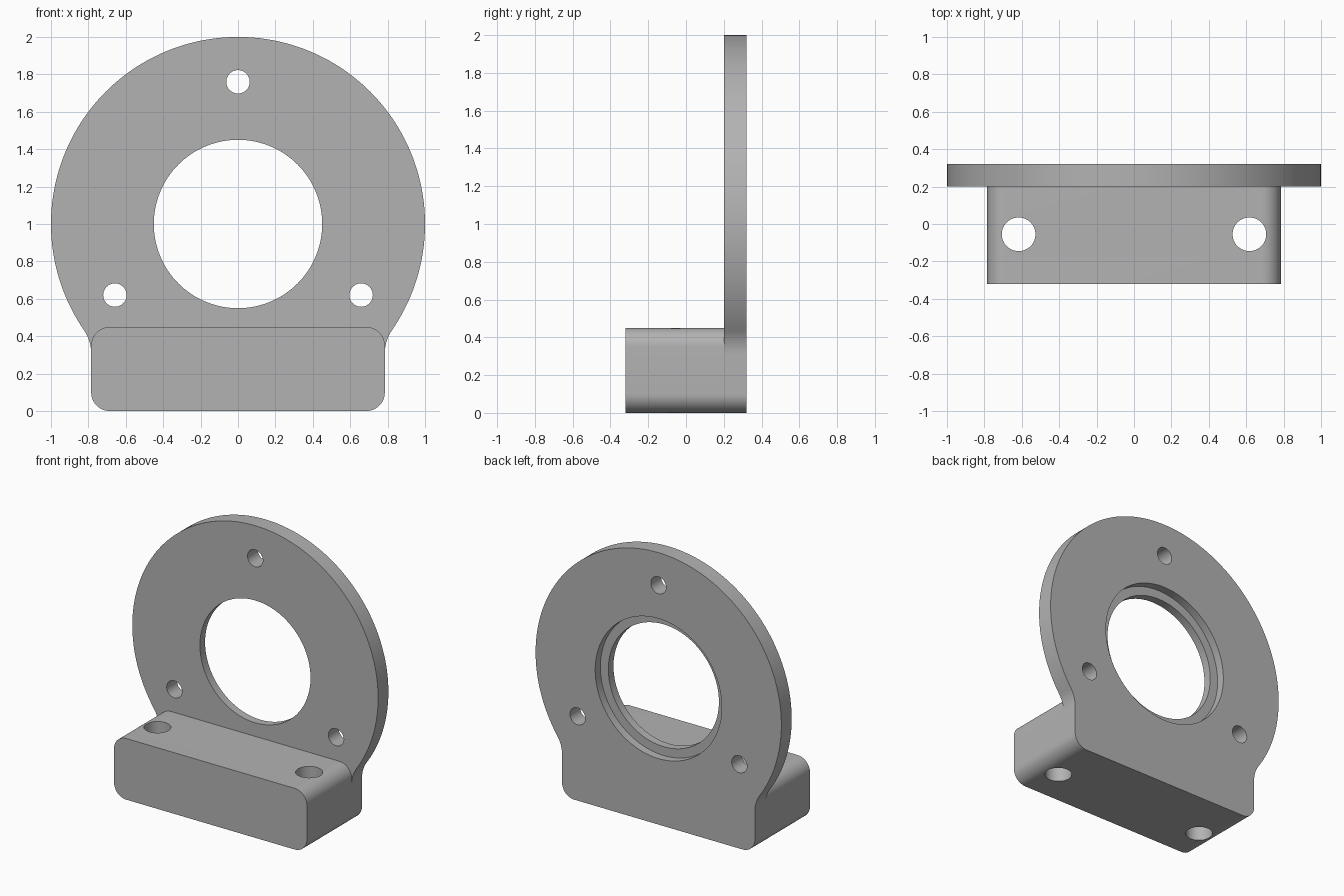
import bpy
import bmesh
from math import pi, sin, cos, sqrt, radians
from mathutils import Matrix, Vector

if "Cube" in bpy.data.objects:
    bpy.data.objects.remove(bpy.data.objects["Cube"])

# Main dimensions
HALF_W, BLOCK_H, CORNER = 0.785, 0.45, 0.10
FRONT, PLATE_FRONT, BACK = -0.32, 0.20, 0.32
DISC_Z, FILLET = 1.0, 0.22

metal = bpy.data.materials.new("plain grey")
grey = (0.45, 0.45, 0.45, 1)
metal.diffuse_color = grey
metal.use_nodes = True
metal.node_tree.nodes["Principled BSDF"].inputs["Base Color"].default_value = grey


def arc(cx, cz, r, start, end, steps):
    return [(cx + r * cos(start + (end - start) * i / steps),
             cz + r * sin(start + (end - start) * i / steps))
            for i in range(steps + 1)]


def make_object(name, bm):
    bmesh.ops.recalc_face_normals(bm, faces=bm.faces)
    mesh = bpy.data.meshes.new(name)
    bm.to_mesh(mesh)
    bm.free()
    mesh.materials.append(metal)
    obj = bpy.data.objects.new(name, mesh)
    bpy.context.collection.objects.link(obj)
    return obj


def extrude_profile(name, right_half, y0, y1):
    """Mirror the right half of an outline and extrude it along y."""
    outline = right_half + [(-x, z) for x, z in reversed(right_half) if x > 1e-6]
    bm = bmesh.new()
    face = bm.faces.new([bm.verts.new((x, y0, z)) for x, z in outline])
    grown = bmesh.ops.extrude_face_region(bm, geom=[face])["geom"]
    verts = [v for v in grown if isinstance(v, bmesh.types.BMVert)]
    bmesh.ops.translate(bm, verts=verts, vec=(0, y1 - y0, 0))
    return make_object(name, bm)


def cutter(name, centre, radius, depth, axis, segments=48):
    bm = bmesh.new()
    turn = Matrix.Rotation(pi / 2, 4, "X") if axis == "Y" else Matrix()
    bmesh.ops.create_cone(bm, cap_ends=True, segments=segments, radius1=radius,
                          radius2=radius, depth=depth,
                          matrix=Matrix.Translation(Vector(centre)) @ turn)
    obj = make_object(name, bm)
    obj.hide_render = True
    return obj


def combine(target, other, operation):
    mod = target.modifiers.new(other.name, "BOOLEAN")
    mod.operation, mod.solver, mod.object = operation, "EXACT", other
    bpy.context.view_layer.objects.active = target
    bpy.ops.object.modifier_apply(modifier=mod.name)
    bpy.data.objects.remove(other)


# Flange plate: disc flowing through concave fillets into the base sides
bottom = arc(HALF_W - CORNER, CORNER, CORNER, -pi / 2, 0, 12)
fx = HALF_W + FILLET
fz = DISC_Z - sqrt((1 + FILLET) ** 2 - fx ** 2)
tangent = -pi / 2 + (pi / 2 - abs(Vector((fx, fz - DISC_Z)).angle_signed(Vector((1, 0)))))
fillet = arc(fx, fz, FILLET, pi, pi + tangent, 12)
disc = arc(0, DISC_Z, 1, tangent, pi / 2, 72)
bracket = extrude_profile("flange_bracket", bottom + fillet + disc[1:], PLATE_FRONT, BACK)

# Mounting block with rounded long edges
top = arc(HALF_W - CORNER, BLOCK_H - CORNER, CORNER, 0, pi / 2, 12)
block = extrude_profile("mounting_block", bottom + top, FRONT, PLATE_FRONT)
combine(bracket, block, "UNION")

# Central bore and the shallow recess behind it
mid = (PLATE_FRONT + BACK) / 2
combine(bracket, cutter("bore", (0, mid, DISC_Z), 0.45, 0.3, "Y", 128), "DIFFERENCE")
combine(bracket, cutter("recess", (0, BACK, DISC_Z), 0.515, 0.12, "Y", 128), "DIFFERENCE")

# Three bolt holes around the flange
for angle in (90, 210, 330):
    a = radians(angle)
    spot = (0.76 * cos(a), mid, DISC_Z + 0.76 * sin(a))
    combine(bracket, cutter("bolt_hole", spot, 0.0625, 0.3, "Y"), "DIFFERENCE")

# Two vertical mounting holes through the block
for side in (-1, 1):
    spot = (side * 0.617, -0.055, BLOCK_H / 2)
    combine(bracket, cutter("mount_hole", spot, 0.09, 0.8, "Z"), "DIFFERENCE")

# Smooth curved walls, sharp rims
bpy.ops.object.select_all(action="DESELECT")
bracket.select_set(True)
bpy.context.view_layer.objects.active = bracket
bpy.ops.object.shade_smooth_by_angle(angle=radians(30))
